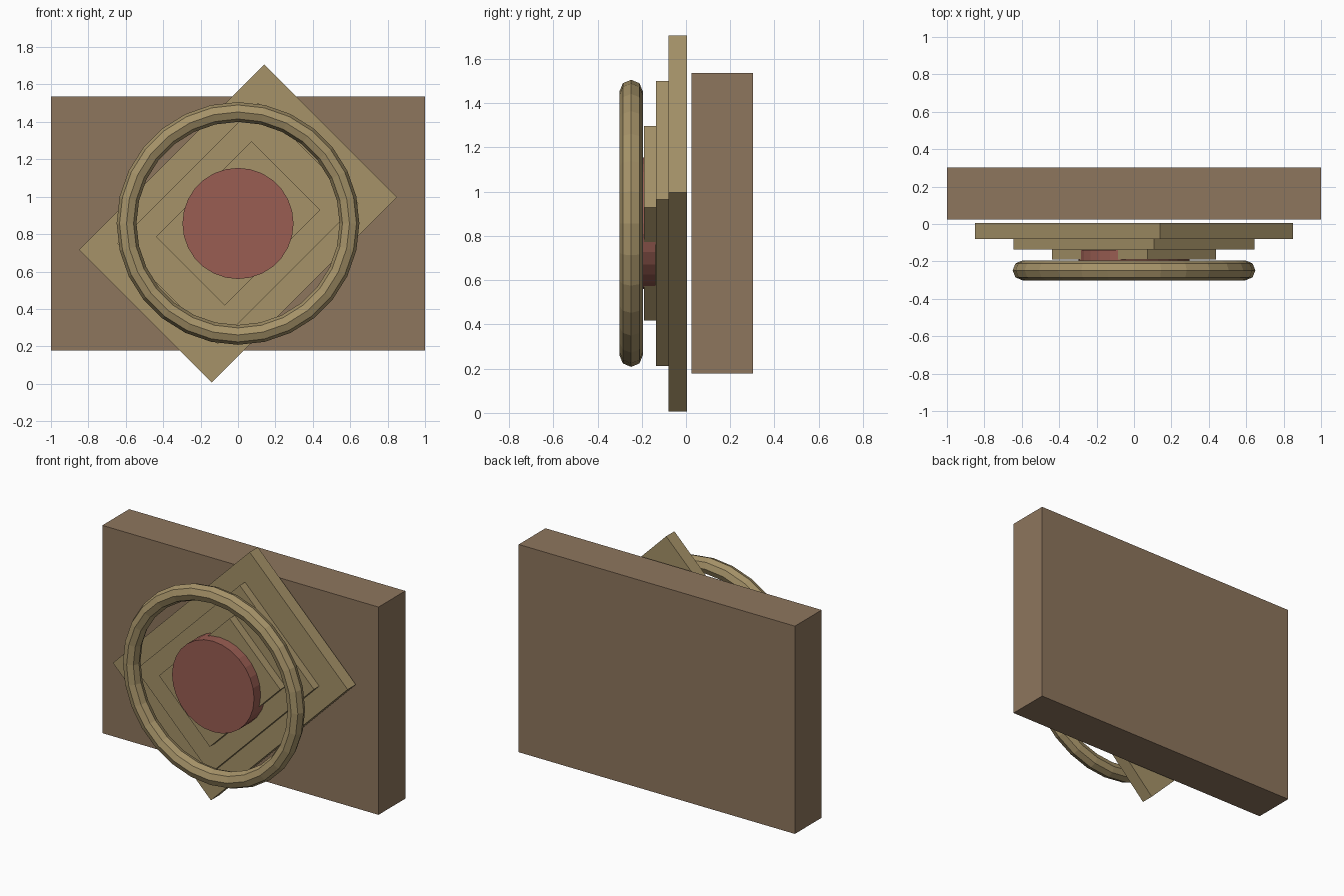
import bpy
from math import radians

if "Cube" in bpy.data.objects:
    bpy.data.objects.remove(bpy.data.objects["Cube"])

CZ = 0.857  # common centre height of the plates, disc and ring


def material(name, colour):
    m = bpy.data.materials.new(name)
    m.diffuse_color = (*colour, 1)
    m.use_nodes = True
    m.node_tree.nodes["Principled BSDF"].inputs["Base Color"].default_value = m.diffuse_color
    return m


wood = material("brown_wood", (0.27, 0.18, 0.11))
brass = material("tan_brass", (0.38, 0.29, 0.14))
red = material("dull_red", (0.32, 0.11, 0.085))


def finish(name, mat):
    ob = bpy.context.object
    ob.name = name
    ob.data.materials.append(mat)
    return ob


def slab(name, mat, width, height, y0, y1, z, turn=0):
    bpy.ops.mesh.primitive_cube_add(size=1, location=(0, (y0 + y1) / 2, z),
                                    rotation=(0, radians(turn), 0))
    ob = finish(name, mat)
    ob.scale = (width, y1 - y0, height)


# Back board
slab("back_board", wood, 2.0, 1.36, 0.025, 0.302, 0.857)

# Stepped plates, turned 45 degrees
for name, w, h, y0, y1 in (("large_plate", 1.40, 1.004, -0.08, 0.005),
                           ("middle_plate", 1.063, 0.76, -0.135, -0.08),
                           ("small_plate", 0.722, 0.52, -0.19, -0.135)):
    slab(name, brass, w, h, y0, y1, CZ, -45)

# Central button
bpy.ops.mesh.primitive_cylinder_add(vertices=28, radius=0.297, depth=0.12,
                                    location=(0, -0.198, CZ))
button = finish("centre_button", red)
button.rotation_euler = (radians(90), radians(360 / 28), 0)

# Front ring
bpy.ops.mesh.primitive_torus_add(major_segments=28, minor_segments=8,
                                 major_radius=0.596, minor_radius=0.053,
                                 location=(0, -0.248, CZ),
                                 rotation=(radians(90), 0, 0))
finish("front_ring", brass)
